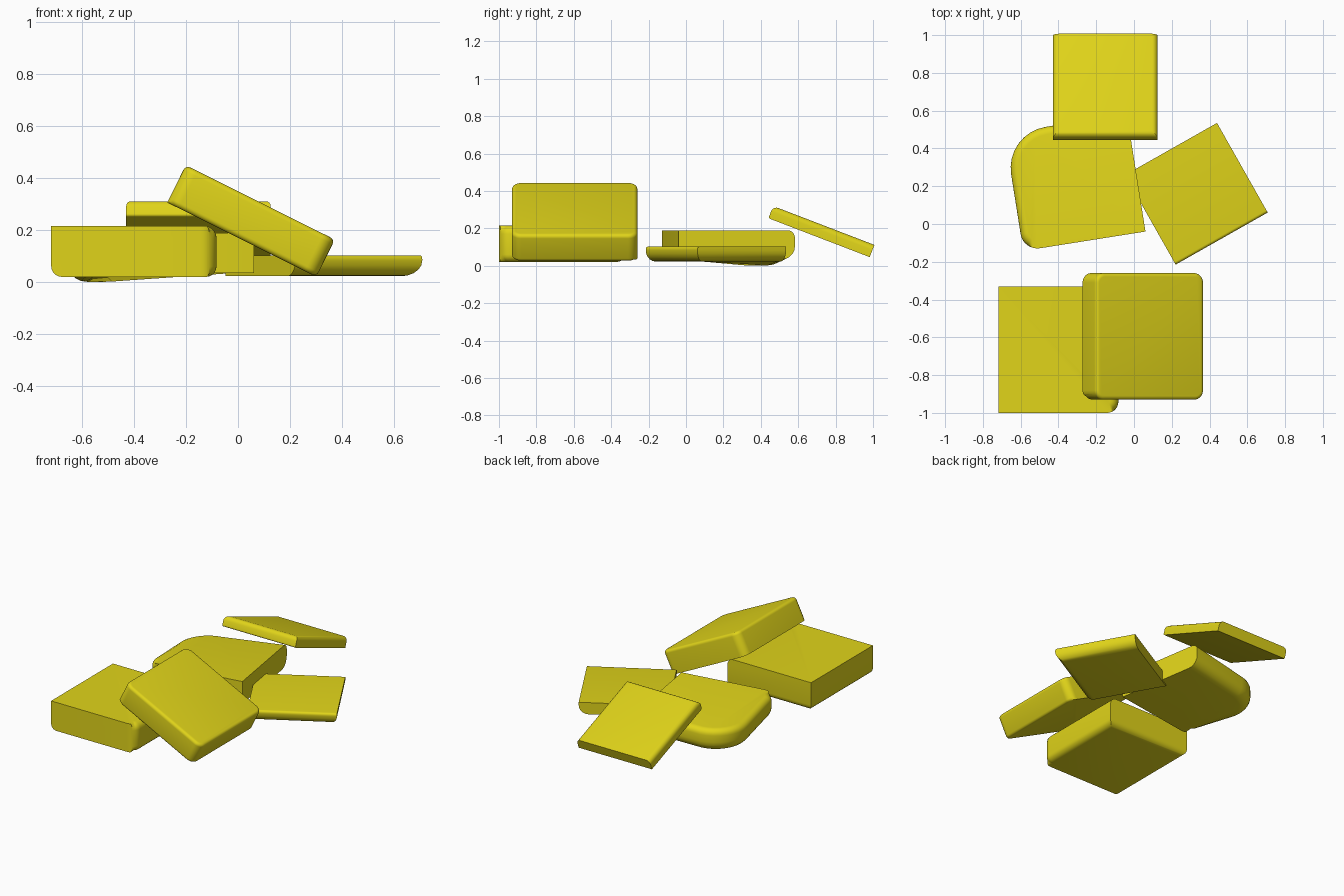
import bpy, bmesh, math
from mathutils import Vector, Matrix

if "Cube" in bpy.data.objects:
    bpy.data.objects.remove(bpy.data.objects["Cube"])

butter = bpy.data.materials.new("butter_yellow")
butter.diffuse_color = (0.75, 0.66, 0.01, 1)
butter.use_nodes = True
butter.node_tree.nodes["Principled BSDF"].inputs["Base Color"].default_value = butter.diffuse_color

SIDES = {"R": Vector((1, 0, 0)), "L": Vector((-1, 0, 0)),
         "B": Vector((0, 1, 0)), "F": Vector((0, -1, 0))}


def bevel(bm, edges, width, seg=5):
    if edges:
        bmesh.ops.bevel(bm, geom=edges, offset=width, offset_type='OFFSET',
                        segments=seg, profile=0.5, affect='EDGES')


def slab(name, size, loc, rot, corners=(), top=("", 0), bottom=("", 0), droop=0):
    """Block with rounded upright corners and soft top / bottom rims on chosen sides.
    corners: (sign x, sign y, radius); top, bottom: (side letters, radius)."""
    bm = bmesh.new()
    bmesh.ops.create_cube(bm, size=1, matrix=Matrix.Diagonal((*size, 1)))
    h = size[2] / 2
    # upright corners
    for sx, sy, r in corners:
        picked = [e for e in bm.edges
                  if abs(e.verts[0].co.z - e.verts[1].co.z) > h
                  and all((v.co.xy - Vector((sx * size[0] / 2, sy * size[1] / 2))).length < 1e-4
                          for v in e.verts)]
        bevel(bm, picked, r, 8)
    # horizontal rims
    for sign, (sides, r) in ((1, top), (-1, bottom)):
        bm.normal_update()
        picked = []
        for e in bm.edges:
            if all(abs(v.co.z - sign * h) < 1e-4 for v in e.verts):
                for f in e.link_faces:
                    if abs(f.normal.z) < 0.1 and any(f.normal.dot(SIDES[s]) > 0.6 for s in sides):
                        picked.append(e)
        bevel(bm, picked, r)
    # softened corner sagging at the back left
    if droop:
        for v in bm.verts:
            w = max(0, (v.co.y / size[1] - v.co.x / size[0]) - 0.1)
            v.co.z -= droop * min(1, w / 0.5) ** 2
    bmesh.ops.recalc_face_normals(bm, faces=bm.faces)
    mesh = bpy.data.meshes.new(name)
    bm.to_mesh(mesh)
    bm.free()
    mesh.materials.append(butter)
    ob = bpy.data.objects.new(name, mesh)
    bpy.context.collection.objects.link(ob)
    ob.location = loc
    ob.rotation_euler = [math.radians(a) for a in rot]
    bpy.ops.object.select_all(action='DESELECT')
    ob.select_set(True)
    bpy.context.view_layer.objects.active = ob
    bpy.ops.object.shade_smooth_by_angle(angle=math.radians(35))


# thick slab lying flat at the front left
slab("front_flat_slab", (0.635, 0.67, 0.195), (-0.4, -0.665, 0.118), (0, 0, 0),
     corners=[(1, -1, 0.06)], top=("R", 0.045), bottom=("RBL", 0.04))

# slab leaning on the flat one
slab("leaning_slab", (0.64, 0.67, 0.16), (0.05, -0.595, 0.235), (0, 26.5, 0),
     corners=[(sx, sy, 0.05) for sx in (1, -1) for sy in (1, -1)],
     top=("RLFB", 0.02), bottom=("RF", 0.02))

# soft slab in the middle with a melted corner
slab("middle_soft_slab", (0.655, 0.63, 0.155), (-0.312, 0.22, 0.112), (0, 0, 9),
     corners=[(-1, 1, 0.22), (-1, -1, 0.09)],
     top=("LB", 0.04), bottom=("LB", 0.07), droop=0.033)

# thin slab tilted over the back of the middle one
slab("back_tilted_slab", (0.555, 0.58, 0.07), (-0.152, 0.724, 0.183), (-21, 0, 0),
     top=("LRF", 0.03), bottom=("F", 0.01))

# thin slab at the right
slab("right_thin_slab", (0.56, 0.545, 0.08), (0.33, 0.16, 0.063), (0, 0, 29.5),
     top=("F", 0.015), bottom=("RF", 0.06))
